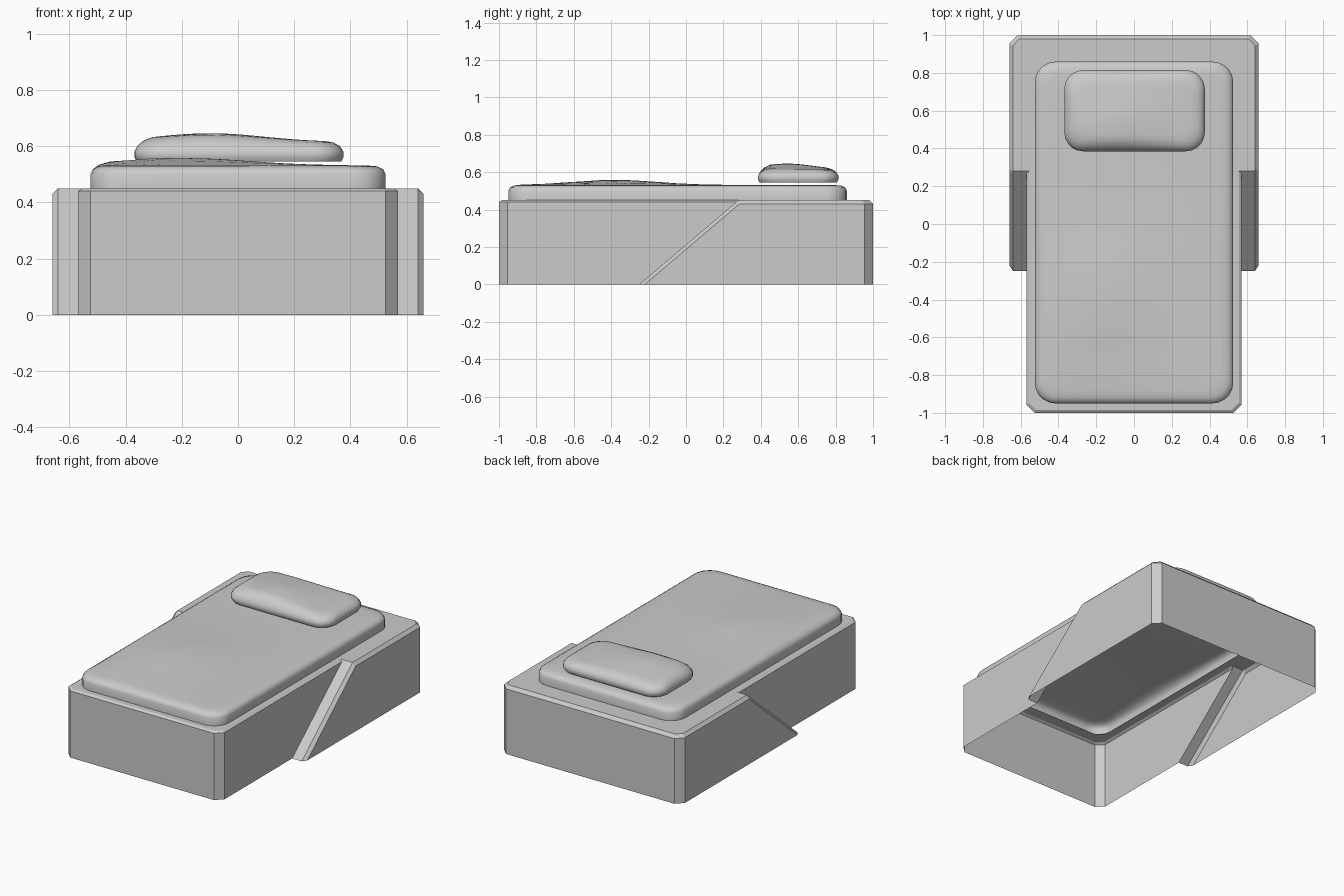
import bpy, bmesh, math

if "Cube" in bpy.data.objects:
    bpy.data.objects.remove(bpy.data.objects["Cube"])


def finish(name, bm, smooth):
    bmesh.ops.recalc_face_normals(bm, faces=bm.faces)
    me = bpy.data.meshes.new(name)
    bm.to_mesh(me)
    bm.free()
    ob = bpy.data.objects.new(name, me)
    bpy.context.collection.objects.link(ob)
    for p in me.polygons:
        p.use_smooth = smooth
    # shells open underneath: make sure the upper faces point up
    if sum(p.normal.z * p.area for p in me.polygons) < 0:
        me.flip_normals()
    return ob


def bridge(bm, a, b, closed):
    n = len(a)
    for i in range(n if closed else n - 1):
        j = (i + 1) % n
        bm.faces.new((a[i], a[j], b[j], b[i]))


# Bed frame: right half as stacked outlines, open below, with a stepped slanted side
foot = [(0, -1, 0), (.525, -1, 0), (.57, -.955, 0), (.57, -.25, 0), (.64, -.25, 0),
        (.66, -.22, 0), (.66, .955, 0), (.615, 1, 0), (0, 1, 0)]
rim = [(0, -1, .44), (.525, -1, .44), (.57, -.955, .44), (.57, .268, .44), (.64, .268, .44),
       (.66, .285, .43), (.66, .955, .43), (.615, 1, .43), (0, 1, .43)]
top = [(0, -.985, .45), (.518, -.985, .45), (.555, -.948, .45), (.555, .28, .45), (.64, .28, .45),
       (.64, .292, .45), (.64, .945, .45), (.607, .98, .45), (0, .98, .45)]
hole = [(0, -.91, .45), (.45, -.91, .45), (.5, -.86, .45), (.5, .27, .45), (.5, .28, .45),
        (.5, .292, .45), (.5, .78, .45), (.45, .83, .45), (0, .83, .45)]
bm = bmesh.new()
loops = [[bm.verts.new(p) for p in path] for path in (foot, rim, top, hole)]
for a, b in zip(loops, loops[1:]):
    bridge(bm, a, b, False)
frame = finish("bed_frame", bm, False)
mirror = frame.modifiers.new("mirror", 'MIRROR')
mirror.use_clip = True


def outline(hx, hy, r, seg=5, div=6):
    """Rounded rectangle with evenly divided straight sides."""
    pts = []
    corners = [(1, 1, 0), (-1, 1, 90), (-1, -1, 180), (1, -1, 270)]
    for sx, sy, start in corners:
        for k in range(seg + 1):
            a = math.radians(start + 90 * k / seg)
            pts.append((sx * (hx - r) + r * math.cos(a), sy * (hy - r) + r * math.sin(a)))
    out = []
    for i, p in enumerate(pts):
        out.append(p)
        if i % (seg + 1) == seg:
            q = pts[(i + 1) % len(pts)]
            out += [(p[0] + (q[0] - p[0]) * t / div, p[1] + (q[1] - p[1]) * t / div)
                    for t in range(1, div)]
    return out


def cushion(name, cx, cy, hx, hy, r, rings, crown):
    """rings: (inset, z, crown weight); then concentric loops close the top."""
    bm = bmesh.new()
    loops = []
    for inset, z, w in rings:
        loops.append([bm.verts.new((cx + x, cy + y, z + w * crown(cx + x, cy + y)))
                      for x, y in outline(hx - inset, hy - inset, r - inset * .3)])
    inset, z, w = rings[-1]
    last = outline(hx - inset, hy - inset, r - inset * .3)
    for s in (.85, .68, .5, .32, .15):
        loops.append([bm.verts.new((cx + s * x, cy + s * y, z + crown(cx + s * x, cy + s * y)))
                      for x, y in last])
    for a, b in zip(loops, loops[1:]):
        bridge(bm, a, b, True)
    mid = bm.verts.new((cx, cy, z + crown(cx, cy)))
    end = loops[-1]
    for i in range(len(end)):
        bm.faces.new((end[i], end[(i + 1) % len(end)], mid))
    return finish(name, bm, True)


# Mattress with a soft bulge near the foot end
cushion("mattress", 0, -.045, .525, .905, .11,
        [(0, .45, 0), (0, .5, 0), (.008, .517, 0), (.03, .528, .5), (.07, .531, 1)],
        lambda x, y: .028 * math.exp(-((x + .2) / .33) ** 2 - ((y + .38) / .32) ** 2))

# Pillow, open below and slightly lopsided
cushion("pillow", .003, .6, .372, .215, .1,
        [(.008, .545, 0), (0, .56, 0), (0, .58, 0), (.012, .6, .2), (.035, .611, .7), (.065, .615, 1)],
        lambda x, y: .031 * math.exp(-((x + .1) / .27) ** 2 - ((y - .54) / .2) ** 2))
